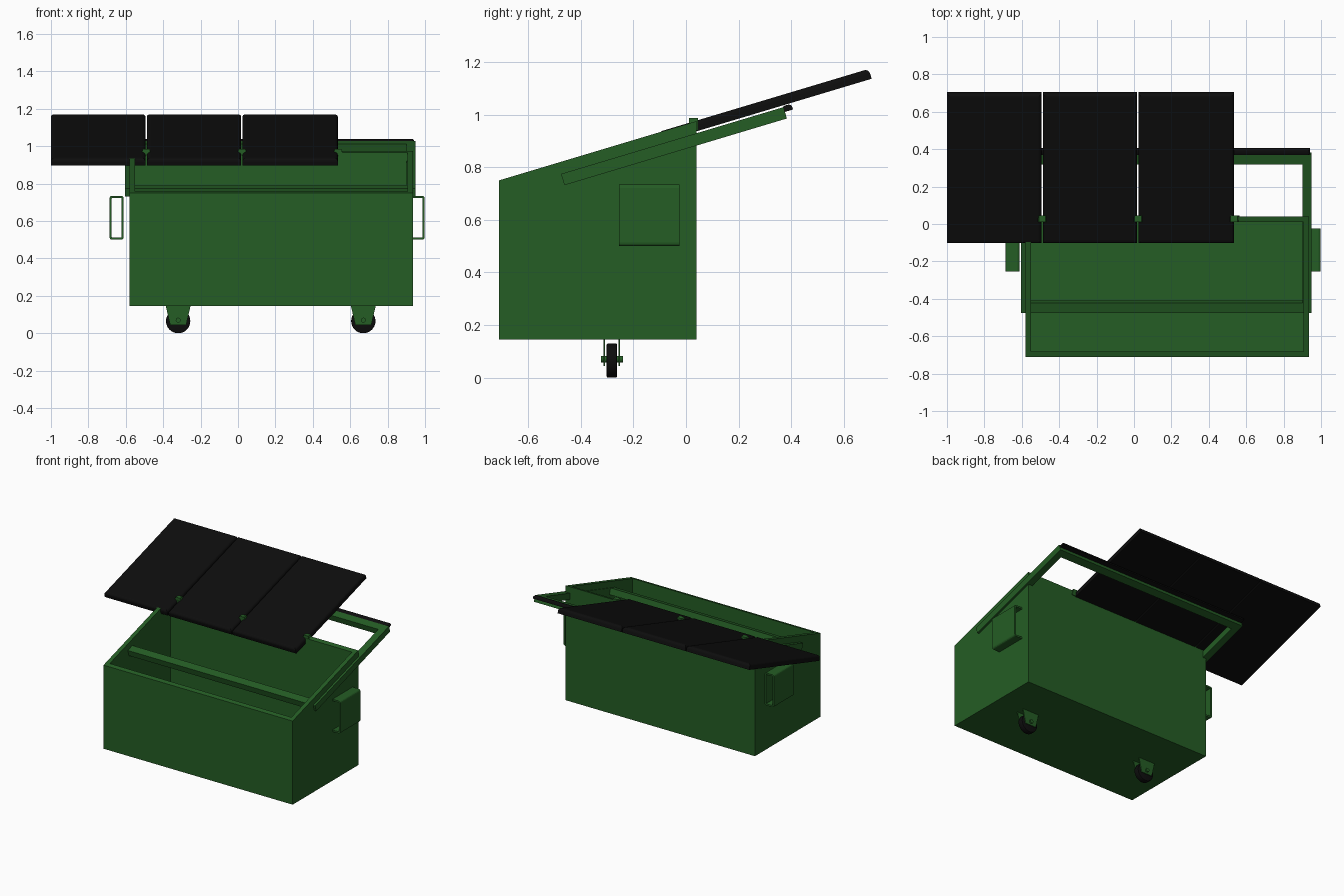
import bpy, bmesh, math
from mathutils import Matrix, Vector

if "Cube" in bpy.data.objects:
    bpy.data.objects.remove(bpy.data.objects["Cube"])


def material(name, rgb):
    m = bpy.data.materials.new(name)
    m.use_nodes = True
    m.diffuse_color = (*rgb, 1)
    m.node_tree.nodes["Principled BSDF"].inputs["Base Color"].default_value = (*rgb, 1)
    return m


GREEN = material("dark green paint", (0.018, 0.11, 0.018))
BLACK = material("black plastic", (0.004, 0.004, 0.004))

# Body limits and the sloped plane of its rim
X0, X1, Y0, Y1 = -0.58, 0.935, -0.71, 0.04
FLOOR, FRONT_Z, BACK_Z, WALL = 0.145, 0.75, 0.975, 0.03
TILT = math.atan2(BACK_Z - FRONT_Z, Y1 - Y0)
SLOPE = Matrix.Translation((0, Y0, FRONT_Z)) @ Matrix.Rotation(TILT, 4, 'X')


def finish(name, bm, mat, matrix=None):
    bmesh.ops.recalc_face_normals(bm, faces=bm.faces[:])
    if matrix:
        bm.transform(matrix)
    mesh = bpy.data.meshes.new(name)
    bm.to_mesh(mesh)
    bm.free()
    mesh.materials.append(mat)
    ob = bpy.data.objects.new(name, mesh)
    bpy.context.collection.objects.link(ob)
    return ob


def box_mesh(x, y, z):
    bm = bmesh.new()
    bmesh.ops.create_cube(bm, size=1)
    for v in bm.verts:
        v.co = [lim[0] if c < 0 else lim[1] for c, lim in zip(v.co, (x, y, z))]
    return bm


def sloped_box(name, x, s, n, mat, round_top=0):
    """Box along the rim plane: s runs up the slope, n is height off it."""
    bm = box_mesh(x, s, n)
    if round_top:
        top = [e for e in bm.edges if all(abs(v.co.z - n[1]) < 1e-5 for v in e.verts)]
        bmesh.ops.bevel(bm, geom=top, offset=round_top, segments=4,
                        profile=0.5, affect='EDGES')
    return finish(name, bm, mat, SLOPE)


def cylinder(name, center, radius, depth, mat, bevel=0):
    bm = bmesh.new()
    bmesh.ops.create_cone(bm, cap_ends=True, segments=32, radius1=radius,
                          radius2=radius, depth=depth)
    if bevel:
        rims = [e for e in bm.edges if abs(e.verts[0].co.z - e.verts[1].co.z) < 1e-5]
        bmesh.ops.bevel(bm, geom=rims, offset=bevel, segments=2, profile=0.5,
                        affect='EDGES')
    ob = finish(name, bm, mat, Matrix.Translation(center) @ Matrix.Rotation(math.pi / 2, 4, 'X'))
    bpy.ops.object.select_all(action='DESELECT')
    ob.select_set(True)
    bpy.context.view_layer.objects.active = ob
    bpy.ops.object.shade_smooth_by_angle(angle=math.radians(35))
    return ob


# Open container with a sloping rim
bm = box_mesh((X0, X1), (Y0, Y1), (FLOOR, FRONT_Z))
for v in bm.verts:
    if v.co.z > FLOOR + 0.1 and v.co.y > 0:
        v.co.z = BACK_Z
bmesh.ops.recalc_face_normals(bm, faces=bm.faces[:])
top = max(bm.faces, key=lambda f: f.normal.z)
bmesh.ops.inset_region(bm, faces=[top], thickness=WALL, use_even_offset=True)
result = bmesh.ops.extrude_face_region(bm, geom=[top])
for v in result["geom"]:
    if isinstance(v, bmesh.types.BMVert):
        v.co.z = FLOOR + WALL
if top.is_valid:
    bmesh.ops.delete(bm, geom=[top], context='FACES_ONLY')
finish("container_body", bm, GREEN)

# Rectangular lid frame that overhangs the back
FX0, FX1, S0, S1, BAR = -0.605, 0.95, 0.232, 1.115, 0.055
N = (-0.089, -0.044)
sloped_box("frame_right_arm", (FX0, FX0 + 0.05), (S0, S1), N, GREEN)
sloped_box("frame_left_arm", (FX1 - 0.05, FX1), (S0, S1), N, GREEN)
sloped_box("frame_front_bar", (FX0 + 0.05, FX1 - 0.05), (S0, S0 + BAR), N, GREEN)
sloped_box("frame_back_bar", (FX0 + 0.05, FX1 - 0.05), (S1 - BAR, S1), N, GREEN)
sloped_box("back_bumper", (-0.6, 0.942), (1.108, 1.147), (-0.063, -0.04), BLACK, 0.014)

# Three lids slid aside
for i, span in enumerate([(-1.0, -0.495), (-0.487, 0.017), (0.024, 0.534)]):
    sloped_box(f"lid_{i + 1}", span, (0.631, 1.467), (-0.037, 0.002), BLACK, 0.018)

# Tapered hinge lugs along the back rim
for i, x in enumerate((-0.491, 0.022, 0.535)):
    bm = box_mesh((x - 0.03, x + 0.03), (0.012, 0.045), (0.94, 0.986))
    for v in bm.verts:
        if v.co.z > 0.96:
            v.co.x = x + (v.co.x - x) * 0.6
    finish(f"hinge_lug_{i + 1}", bm, GREEN)

# Fork pockets: rounded tubes open front and back
for side, x in (("right", -0.687), ("left", 0.922)):
    bm = box_mesh((x, x + 0.076), (-0.255, -0.025), (0.5, 0.735))
    bm.normal_update()
    bmesh.ops.delete(bm, geom=[f for f in bm.faces if abs(f.normal.y) > 0.9],
                     context='FACES_ONLY')
    corners = [e for e in bm.edges if abs(e.verts[0].co.y - e.verts[1].co.y) > 0.1]
    bmesh.ops.bevel(bm, geom=corners, offset=0.014, segments=3, profile=0.5,
                    affect='EDGES')
    ob = finish(f"{side}_fork_pocket", bm, GREEN)
    # Wall thickness goes inward from the outer skin
    center = Vector((x + 0.038, 0, 0.6175))
    f = ob.data.polygons[0]
    toward = f.center - center
    outward = f.normal.dot(Vector((toward.x, 0, toward.z))) > 0
    mod = ob.modifiers.new("wall", 'SOLIDIFY')
    mod.thickness = 0.012
    mod.offset = -1 if outward else 1

# Casters
WY = -0.282
for side, x in (("right", -0.32), ("left", 0.67)):
    cylinder(f"{side}_wheel", (x, WY, 0.065), 0.065, 0.04, BLACK, 0.006)
    cylinder(f"{side}_axle", (x, WY, 0.07), 0.013, 0.084, GREEN)
    for label, y in (("front", WY - 0.028), ("back", WY + 0.028)):
        bm = box_mesh((x - 0.066, x + 0.066), (y - 0.003, y + 0.003), (0.045, FLOOR))
        for v in bm.verts:
            if v.co.z < 0.1:
                v.co.x = x + (v.co.x - x) * 0.65
        finish(f"{side}_caster_{label}_plate", bm, GREEN)
